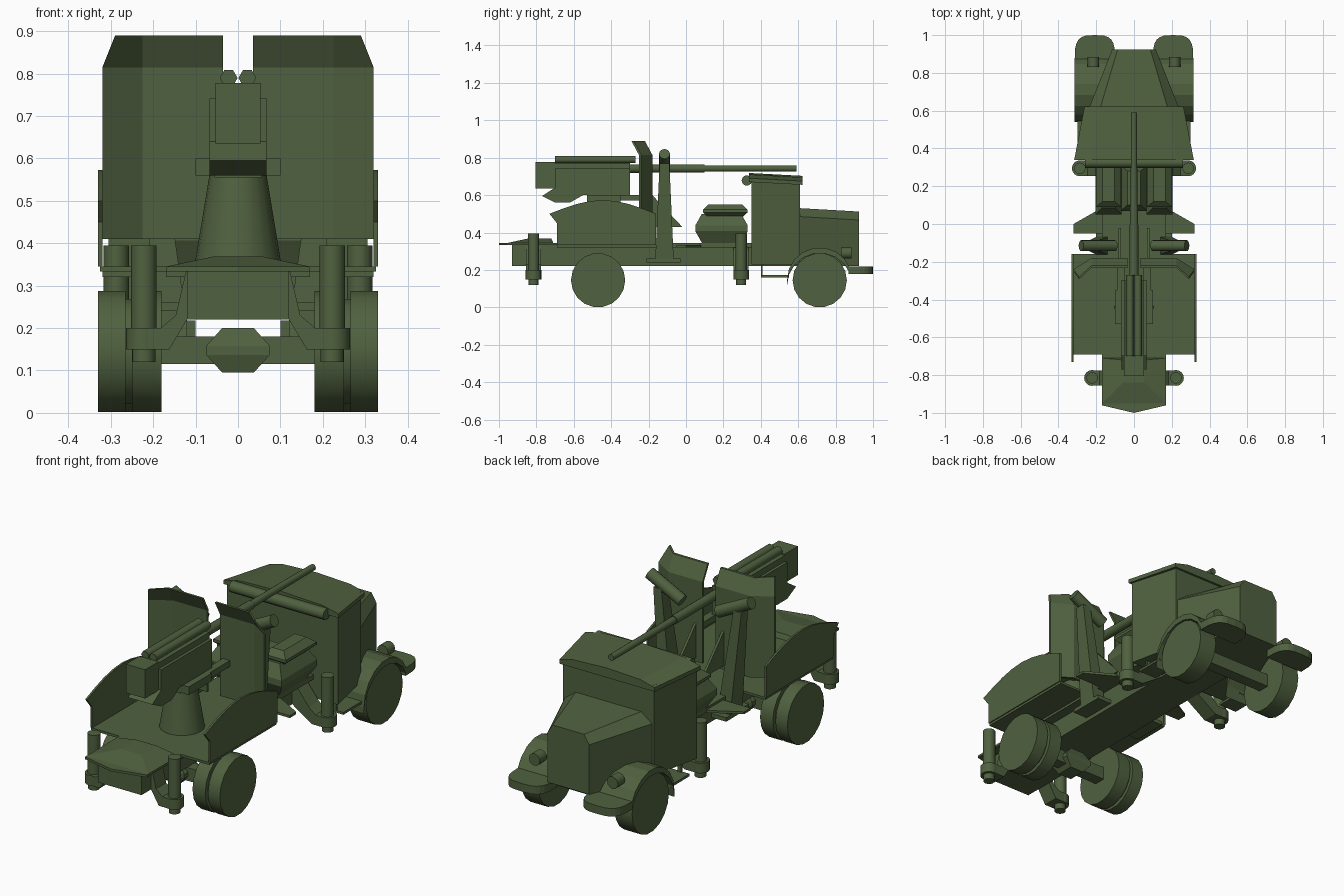
import bpy, bmesh
from math import sin, cos, pi
from mathutils import Vector

default_cube = bpy.data.objects.get("Cube")
if default_cube:
    bpy.data.objects.remove(default_cube)

green = bpy.data.materials.new("olive green")
green.use_nodes = True
green.diffuse_color = (0.08, 0.12, 0.05, 1)
shader = green.node_tree.nodes["Principled BSDF"]
shader.inputs["Base Color"].default_value = green.diffuse_color


def loft(name, rings, smooth=False, pair=False):
    """Skin a closed solid over matching rings; pair mirrors it across the middle."""
    bm = bmesh.new()
    rows = [[bm.verts.new(point) for point in ring] for ring in rings]
    for row, following in zip(rows, rows[1:]):
        for i in range(len(row)):
            quad = (row[i - 1], row[i], following[i], following[i - 1])
            bm.faces.new(quad).smooth = smooth
    bm.faces.new(rows[0])
    bm.faces.new(rows[-1])
    bmesh.ops.recalc_face_normals(bm, faces=bm.faces)
    mesh = bpy.data.meshes.new(name)
    bm.to_mesh(mesh)
    bm.free()
    mesh.materials.append(green)
    part = bpy.data.objects.new(name, mesh)
    bpy.context.collection.objects.link(part)
    if pair:
        part.modifiers.new("Mirror", "MIRROR").use_mirror_merge = False


def rect(x, y, z, half_width, half_length):
    """Level rectangle round a centre."""
    return [(x + half_width * i, y + half_length * j, z)
            for i, j in ((-1, -1), (1, -1), (1, 1), (-1, 1))]


def box(name, width, tail, nose, bottom, top, x=0, pair=False):
    middle, half_length = (tail + nose) / 2, (nose - tail) / 2
    loft(name, [rect(x, middle, z, width / 2, half_length) for z in (bottom, top)], pair=pair)


def faceted_block(name, half_width, half_length, y, bottom, top, x=0, pair=False):
    """Block that is widest at half height."""
    height = top - bottom
    loft(name, [rect(x, y, bottom + height * rise, half_width * wide, half_length * (wide + 1) / 2)
                for rise, wide in ((0, 0.5), (0.4, 1), (0.6, 1), (1, 0.5))], pair=pair)


def prism_x(name, outline, inner, outer, pair=False):
    loft(name, [[(x, y, z) for y, z in outline] for x in (inner, outer)], pair=pair)


def prism_y(name, outline, tail, nose, pair=False):
    loft(name, [[(x, y, z) for x, z in outline] for y in (tail, nose)], pair=pair)


def prism_z(name, outline, bottom, top, pair=False):
    loft(name, [[(x, y, z) for x, y in outline] for z in (bottom, top)], pair=pair)


def tube(name, start, end, radius, tip=None, sides=16, pair=False):
    """Round bar between two points, tapering to the tip radius if given."""
    start, end = Vector(start), Vector(end)
    turn = (end - start).to_track_quat("Z", "Y")
    circle = [turn @ Vector((cos(2 * pi * i / sides), sin(2 * pi * i / sides), 0))
              for i in range(sides)]
    loft(name, [[start + spoke * radius for spoke in circle],
                [end + spoke * (tip or radius) for spoke in circle]], smooth=True, pair=pair)


def arc(y, z, radius, first, last, steps=8):
    """Points on an arc; angles are given as shares of a half turn."""
    angles = [pi * (first + (last - first) * i / steps) for i in range(steps + 1)]
    return [(y + radius * cos(a), z + radius * sin(a)) for a in angles]


# Shared dimensions
deck, keel = 0.345, 0.22
plate = 0.012
platform_tail, platform_nose = -0.69, -0.16
cab_tail, cab_nose = 0.35, 0.61
gun_y = -0.44
rear_axle_y, front_axle_y = -0.47, 0.715
wheel_radius = 0.145

# Chassis and decks
chassis_side = 0.12
box("chassis", 2 * chassis_side, tail=-0.93, nose=0.9, bottom=keel, top=deck - plate)
box("chassis_top", 0.34, platform_tail, cab_tail, bottom=deck - 2 * plate, top=deck)
box("gun_platform", 0.65, platform_tail, platform_nose, bottom=deck - plate, top=deck)
tail_x, tail_y = 0.17, -0.96
tail_outline = [(-tail_x, platform_tail), (-tail_x, tail_y), (0, -1),
                (tail_x, tail_y), (tail_x, platform_tail)]
prism_z("tail_deck", tail_outline, deck - plate, deck)
loft("tail_cover", [rect(0, -0.83, deck, tail_x, 0.12),
                    rect(0, -0.78, deck + 2 * plate, tail_x / 3, 0.06)])
step_x, step_tip_x = 0.32, 0.18
prism_z("middle_step", [(-step_x, -0.05), (step_x, -0.05), (step_x, 0), (step_tip_x, 0.08),
                        (-step_tip_x, 0.08), (-step_x, 0)], deck - 2 * plate, deck - plate)

# Platform walls with a rounded top edge
wall_steps = 8
wall = [(platform_nose, deck), (platform_tail, deck), (platform_tail, 0.45)]
for i in range(wall_steps + 1):
    share = i / wall_steps
    wall.append((-0.73 + 0.57 * share, 0.5 + 0.073 * sin(pi * share)))
prism_x("platform_walls", wall, inner=0.32, outer=0.33, pair=True)


# Wheels and axles
def wheel(name, y, inner, outer, radius=wheel_radius):
    tube(name, (inner, y, wheel_radius), (outer, y, wheel_radius), radius, sides=18, pair=True)


wheel("rear_outer_wheels", rear_axle_y, inner=0.265, outer=0.33)
wheel("rear_wheel_spacers", rear_axle_y, inner=0.24, outer=0.27, radius=0.125)
wheel("rear_inner_wheels", rear_axle_y, inner=0.18, outer=0.25)
wheel("front_wheels", front_axle_y, inner=0.21, outer=0.305)
for name, y in (("rear_axle", rear_axle_y), ("front_axle", front_axle_y)):
    box(name, 0.44, tail=y - 0.03, nose=y + 0.03, bottom=0.115, top=0.18)
faceted_block("axle_housing", half_width=0.075, half_length=0.06, y=rear_axle_y,
              bottom=0.095, top=0.2)

# Stabiliser jacks on curved arms
arm_top, arm_bottom = 0.2, 0.15
for place, x, y in (("tail", 0.222, -0.815), ("middle", 0.287, 0.295)):
    tube(place + "_jacks", (x, y, arm_bottom), (x, y, 0.395), radius=0.03, pair=True)
    tube(place + "_jack_feet", (x, y, 0.12), (x, y, arm_bottom), radius=0.027, pair=True)
    tube(place + "_jack_collars", (x, y, arm_bottom), (x, y, arm_top), radius=0.042, pair=True)
    arm = [(chassis_side, deck), (x - 0.075, 0.23), (x - 0.04, arm_top), (x, arm_top),
           (x, arm_bottom), (x - 0.06, arm_bottom), (chassis_side, keel)]
    prism_y(place + "_jack_arms", arm, y - 0.04, y + 0.04, pair=True)

# Shields with a swept wing and the top folded towards the crew
shield_y, shield_top = -0.18, 0.89
plan = [(0.035, shield_y), (0.225, shield_y), (0.32, shield_y - 0.06)]
plan += [(x, y - plate) for x, y in reversed(plan)]
shield_rings = [[(x, y, z) for x, y in plan] for z in (0.41, 0.815)]
shield_rings.append([(min(x, 0.29), y - 0.04, shield_top) for x, y in plan])
loft("shields", shield_rings, pair=True)
box("shield_brackets", 0.04, tail=gun_y, nose=shield_y, bottom=0.57, top=0.6, x=0.07, pair=True)
brace = [(shield_y, 0.6), (-0.02, 0.43), (shield_y, 0.43)]
prism_x("shield_braces", brace, inner=0.07, outer=0.07 + plate, pair=True)

# Leaning posts with a tube across the top
post_y = -0.115
loft("posts", [rect(0.16, post_y, 0.24, half_width=0.035, half_length=0.05),
               rect(0.22, post_y, 0.77, half_width=0.022, half_length=0.026)], pair=True)
tube("post_tubes", (0.1, post_y, 0.73), (0.28, post_y, 0.82), radius=0.029, pair=True)
box("post_feet", 0.08, tail=-0.21, nose=-0.03, bottom=0.24, top=0.26, x=0.16, pair=True)

# Crew seats and locker
seat_x, seat_y = 0.135, 0.19
faceted_block("seat_bases", half_width=0.07, half_length=0.14, y=seat_y,
              bottom=deck, top=0.5, x=seat_x, pair=True)
faceted_block("seat_tops", half_width=0.065, half_length=0.12, y=seat_y + 0.02,
              bottom=0.48, top=0.55, x=seat_x, pair=True)
faceted_block("locker", half_width=0.07, half_length=0.12, y=seat_y, bottom=deck, top=0.49)

# Cab, narrower at the nose, with an arched roof
cab_half, cab_nose_half = 0.305, 0.25
cab_plan = [(-cab_half, cab_tail), (cab_half, cab_tail),
            (cab_nose_half, cab_nose), (-cab_nose_half, cab_nose)]
prism_z("cab", cab_plan, bottom=0.23, top=0.68)


def roof_ring(y, half, eaves):
    crown = [(half * cos(pi * i / 4), y, eaves + 0.028 * sin(pi * i / 4)) for i in range(5)]
    return crown + [(-half, y, eaves - 0.02), (half, y, eaves - 0.02)]


loft("cab_roof", [roof_ring(cab_tail - plate, cab_half + plate, eaves=0.69),
                  roof_ring(cab_nose + plate, cab_nose_half + plate, eaves=0.675)])
roll = Vector((0.26, cab_tail - 0.025, 0.678))
tube("rolled_cover", (-roll.x, roll.y, roll.z), roll, radius=0.028, sides=10)


# Bonnet, narrowing towards the grille
def bonnet_ring(y, half, top):
    shoulder = top - 0.045
    side = [(half, y, keel), (half, y, shoulder), (half * 0.75, y, top)]
    return side + [(-x, y, z) for x, y, z in reversed(side)]


loft("bonnet", [bonnet_ring(cab_nose, half=0.24, top=0.53),
                bonnet_ring(0.925, half=0.115, top=0.512)])

# Fenders: an arch over each wheel running into a rounded lip
fender_radius = 0.175
arch = arc(front_axle_y, wheel_radius, fender_radius, first=1, last=0.12)
arch += [(y, z - 0.03) for y, z in reversed(arch)]
prism_x("fender_arches", arch, inner=0.12, outer=0.315, pair=True)
lip_x, lip_y, lip_top = 0.207, 0.87, 0.218
lip = [(lip_x + 0.107 * abs(x) ** 0.6 * (1 if x > 0 else -1), lip_y + 0.13 * abs(y) ** 0.6)
       for x, y in arc(0, 0, 1, first=0, last=1, steps=12)]
prism_z("fender_lips", lip, lip_top - 0.04, lip_top, pair=True)
tube("headlamps", (0.215, 0.83, 0.29), (0.215, 0.885, 0.29), radius=0.03, sides=12, pair=True)

# Side steps
step_z = 0.16
box("side_steps", 0.1, tail=0.4, nose=0.55, bottom=step_z, top=step_z + plate, x=0.25, pair=True)
box("step_hangers", 0.02, tail=0.4, nose=0.41, bottom=step_z, top=0.25, x=0.25, pair=True)

# Gun and pedestal
cradle_bottom, breech_y = 0.6, -0.7
tube("pedestal", (0, gun_y, deck), (0, gun_y, 0.57), radius=0.103, tip=0.066, sides=20)
box("mount_head", 0.11, gun_y - 0.09, gun_y + 0.09, bottom=0.555, top=cradle_bottom)
box("mount_cheeks", 0.05, gun_y - 0.09, gun_y + 0.09, 0.56, cradle_bottom, x=0.075, pair=True)
box("gun_cradle", 0.135, breech_y, nose=-0.3, bottom=cradle_bottom, top=0.742)
prism_x("shoulder_rest", [(breech_y, 0.64), (-0.77, 0.595), (breech_y, 0.56), (-0.62, 0.56),
                          (-0.55, cradle_bottom)], inner=-0.067, outer=0.067)
box("gun_breech", 0.105, tail=-0.805, nose=breech_y, bottom=0.635, top=0.778)
box("gun_receiver", 0.105, breech_y, nose=-0.3, bottom=0.65, top=0.772)
tube("recoil_rods", (0.022, breech_y, 0.79), (0.022, -0.27, 0.79), 0.021, sides=6, pair=True)
bore, sleeve_end = 0.742, 0.1
tube("barrel_sleeve", (0, -0.32, bore), (0, sleeve_end, bore), radius=0.024, tip=0.022, sides=10)
tube("barrel", (0, sleeve_end, bore), (0, 0.59, bore), radius=0.018, tip=0.016, sides=10)
